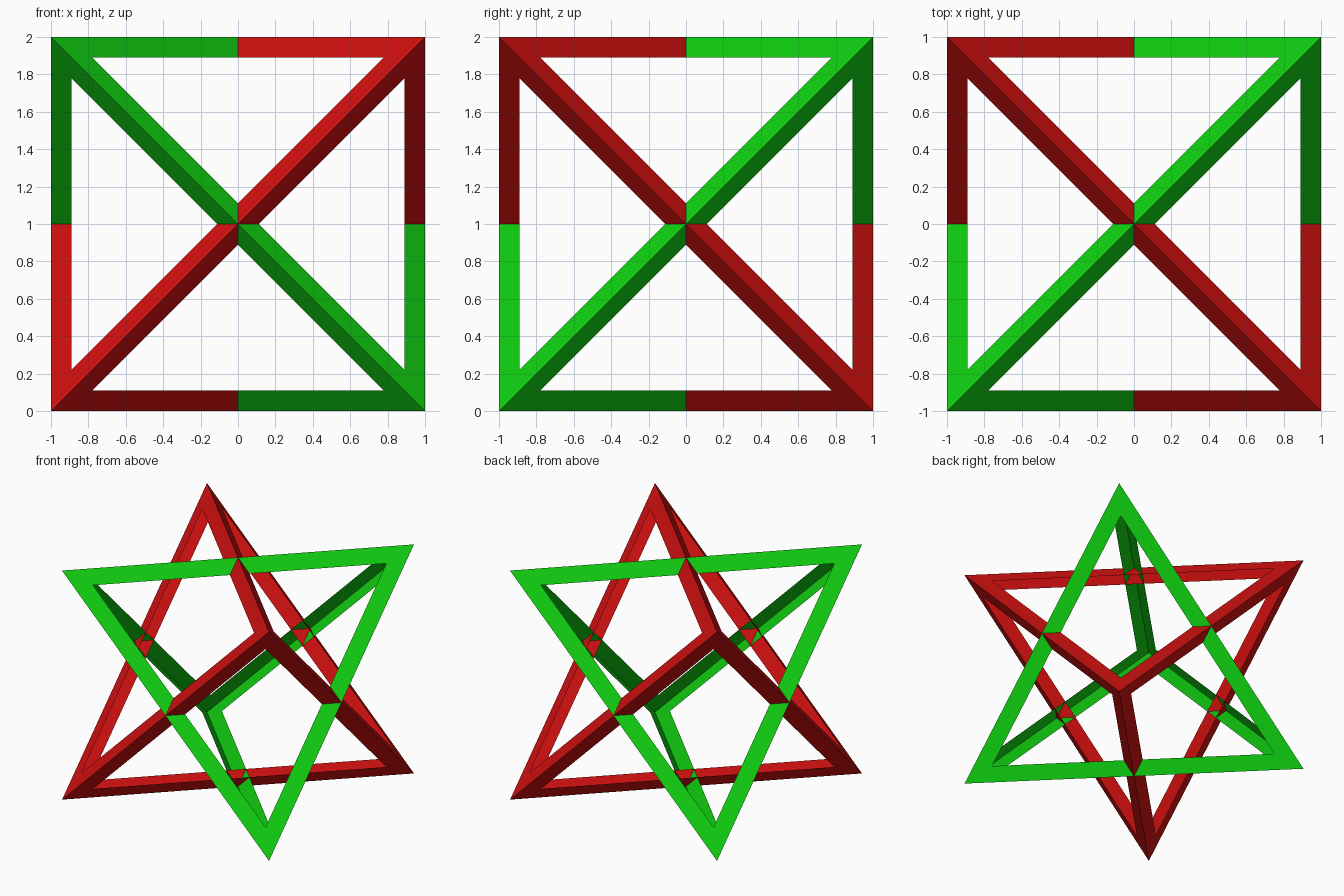
import bpy
import bmesh
from itertools import combinations

cube = bpy.data.objects.get("Cube")
if cube:
    bpy.data.objects.remove(cube, do_unlink=True)

STRIP = 0.136  # width of the border left on every triangular face


def make_material(name, colour):
    mat = bpy.data.materials.new(name)
    mat.use_nodes = True
    mat.diffuse_color = colour
    mat.node_tree.nodes["Principled BSDF"].inputs["Base Color"].default_value = colour
    return mat


def tetrahedron_frame(name, side, mat):
    """Open tetrahedron on alternate cube corners; side picks which four."""
    bm = bmesh.new()
    corners = [(-side, 1, 2), (side, -1, 2), (-side, -1, 0), (side, 1, 0)]
    verts = [bm.verts.new(c) for c in corners]
    for trio in combinations(verts, 3):
        bm.faces.new(trio)
    bmesh.ops.recalc_face_normals(bm, faces=bm.faces)

    # Inset each triangle and remove its middle, leaving folded strips
    panels = list(bm.faces)
    bmesh.ops.inset_individual(bm, faces=panels, thickness=STRIP, use_even_offset=True)
    bmesh.ops.delete(bm, geom=panels, context='FACES_ONLY')

    mesh = bpy.data.meshes.new(name)
    bm.to_mesh(mesh)
    bm.free()
    mesh.materials.append(mat)
    obj = bpy.data.objects.new(name, mesh)
    bpy.context.collection.objects.link(obj)


# Two mirrored frames passing through each other
tetrahedron_frame("red_tetrahedron_frame", 1, make_material("red", (0.63, 0.005, 0.005, 1)))
tetrahedron_frame("green_tetrahedron_frame", -1, make_material("green", (0.005, 0.63, 0.005, 1)))
